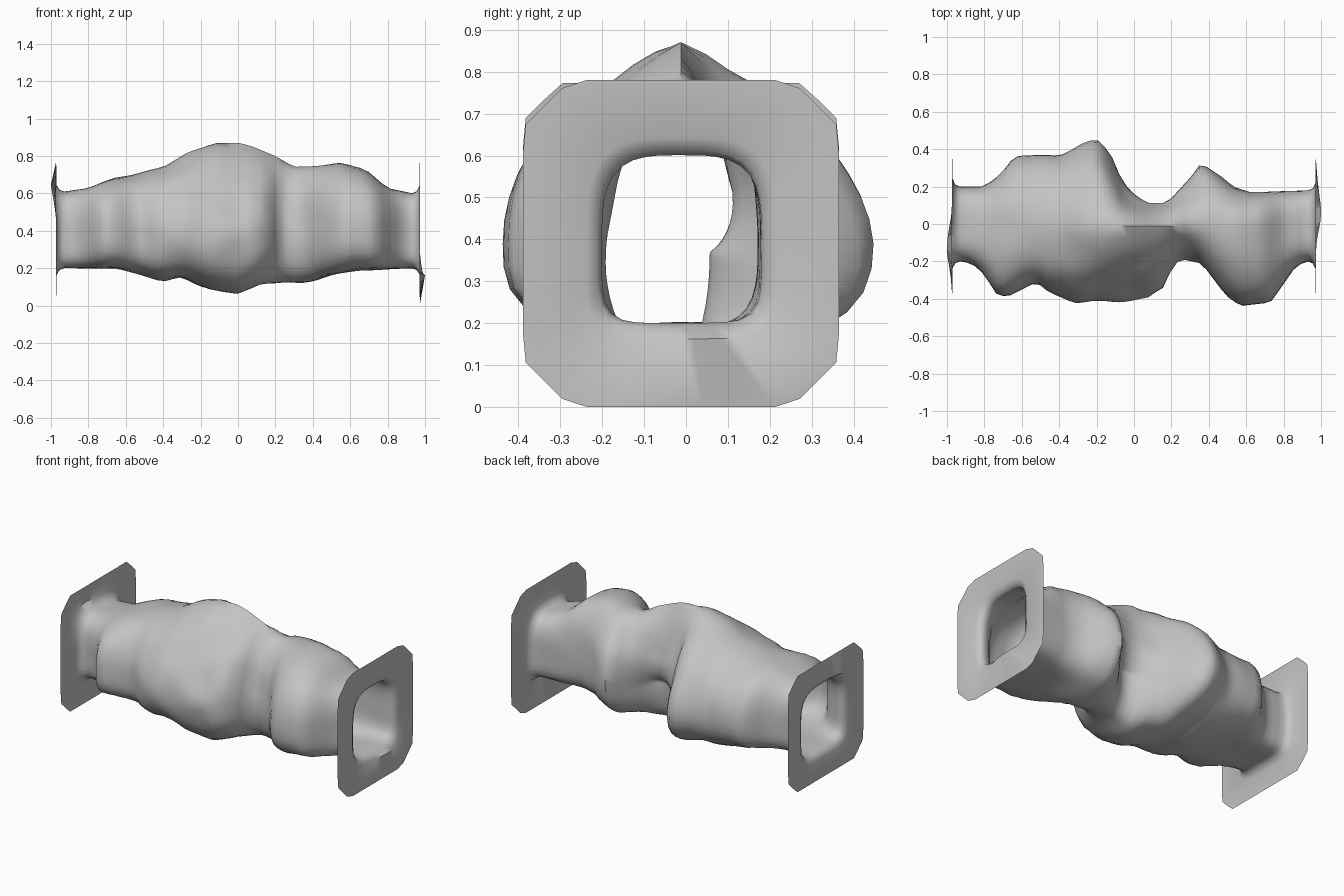
import bpy
import math
from mathutils import Vector, noise

cube = bpy.data.objects.get("Cube")
if cube:
    bpy.data.objects.remove(cube)

rock = bpy.data.materials.new("grey rock")
rock.use_nodes = True
rock.diffuse_color = (0.55, 0.55, 0.55, 1)
rock.node_tree.nodes["Principled BSDF"].inputs["Base Color"].default_value = rock.diffuse_color

# Outline of the tunnel on each side: (position along x, wall position)
BACK = [(-.93, .2), (-.8, .2), (-.72, .26), (-.64, .36), (-.4, .37), (-.25, .44),
        (-.18, .45), (-.12, .36), (-.06, .22), (.07, .13), (.17, .13), (.3, .25),
        (.36, .33), (.45, .27), (.53, .2), (.62, .17), (.93, .18)]
FRONT = [(-.93, -.2), (-.87, -.21), (-.8, -.27), (-.74, -.37), (-.68, -.39),
         (-.52, -.31), (-.45, -.37), (-.3, -.42), (.08, -.4), (.17, -.33), (.2, -.23),
         (.25, -.19), (.36, -.21), (.5, -.39), (.57, -.44), (.73, -.42), (.87, -.22), (.93, -.2)]
ROOF = [(-.93, .61), (-.8, .63), (-.67, .68), (-.4, .74), (-.25, .82), (-.1, .87),
        (0, .87), (.2, .8), (.3, .74), (.55, .76), (.68, .73), (.8, .63), (.93, .6)]
FLOOR = [(-.93, .2), (-.65, .2), (-.4, .13), (-.3, .15), (-.15, .09), (0, .07),
         (.13, .12), (.33, .12), (.5, .16), (.65, .19), (.93, .2)]

SIDES = 48
CENTRE_Y, CENTRE_Z = -0.012, 0.39
ANGLES = [2 * math.pi * i / SIDES for i in range(SIDES)]


def sample(profile, x):
    """Read a side outline at x."""
    for (x0, v0), (x1, v1) in zip(profile, profile[1:]):
        if x <= x1:
            f = max(0, (x - x0) / (x1 - x0))
            return v0 + (v1 - v0) * f
    return profile[-1][1]


def squareness(x, c, s):
    """Peaked roof in the middle, boxy floor, squarer towards both ends."""
    end = abs(x) ** 3
    if s > 0:
        return 1.9 + 2 * end - 0.6 * max(0, 1 - 2 * abs(x))
    if c > 0:
        return 2.2 + 4 * end
    return 2.6 + 3.5 * end


def tunnel_ring(x, wall_x=None, scale=1.0):
    """Cross-section with its own half width on each side."""
    back, front = sample(BACK, x) - CENTRE_Y, CENTRE_Y - sample(FRONT, x)
    roof, floor = sample(ROOF, x) - CENTRE_Z, CENTRE_Z - sample(FLOOR, x)
    # The waist is pinched low on the back wall
    waist = 0.55 * math.exp(-((x - 0.11) / 0.1) ** 2)
    ring = []
    for t in ANGLES:
        c, s = math.cos(t), math.sin(t)
        a = back * (1 - waist * min(1, max(0, 0.7 - s))) if c > 0 else front
        b = roof if s > 0 else floor
        n = squareness(x, c, s)
        r = scale * (abs(c / a) ** n + abs(s / b) ** n) ** (-1 / n)
        # Gentle unevenness of the rock, fading at the mouths
        p = Vector((x, r * c, r * s))
        r += 0.02 * noise.noise(p * 6) * (1 - abs(x))
        ring.append(Vector((x if wall_x is None else wall_x, CENTRE_Y + r * c, CENTRE_Z + r * s)))
    return ring


def flange_ring(x, half_height, centre_z):
    """Square outline with cut corners."""
    ring = []
    for t in ANGLES:
        c, s = abs(math.cos(t)), abs(math.sin(t))
        r = min(0.377 / max(c, 1e-6), half_height / max(s, 1e-6), 0.655 / (c + s))
        ring.append(Vector((x, CENTRE_Y + r * math.cos(t), centre_z + r * math.sin(t))))
    return ring


def mouth(side, half_height, centre_z, bulge_angle):
    """Rings from the tunnel end out to the flange rim."""
    inner = tunnel_ring(side * 0.93, side * 0.955, 1.05)
    lip = tunnel_ring(side * 0.93, side * 0.97, 1.2)
    for t, p in zip(ANGLES, lip):
        p.x += side * 0.03 * max(0, math.cos(t - bulge_angle)) ** 6
    return [inner, lip, flange_ring(side * 0.972, half_height, centre_z)]


# Stack all rings from one rim to the other
STEPS = 48
body = [tunnel_ring(-0.93 + 1.86 * i / STEPS) for i in range(STEPS + 1)]
rings = (mouth(-1, 0.368, 0.405, math.radians(115))[::-1] + body
         + mouth(1, 0.39, 0.39, math.radians(-72)))

verts = [p for ring in rings for p in ring]
faces = []
for k in range(len(rings) - 1):
    for i in range(SIDES):
        j = (i + 1) % SIDES
        faces.append((k * SIDES + i, k * SIDES + j, (k + 1) * SIDES + j, (k + 1) * SIDES + i))

mesh = bpy.data.meshes.new("cave_tunnel")
mesh.from_pydata(verts, [], faces)
mesh.materials.append(rock)
tunnel = bpy.data.objects.new("cave_tunnel", mesh)
bpy.context.collection.objects.link(tunnel)
bpy.ops.object.select_all(action="DESELECT")
tunnel.select_set(True)
bpy.context.view_layer.objects.active = tunnel

# Outward normals and smooth shading
bpy.ops.object.mode_set(mode="EDIT")
bpy.ops.mesh.select_all(action="SELECT")
bpy.ops.mesh.normals_make_consistent(inside=False)
bpy.ops.object.mode_set(mode="OBJECT")
bpy.ops.object.shade_smooth_by_angle(angle=math.radians(60))
